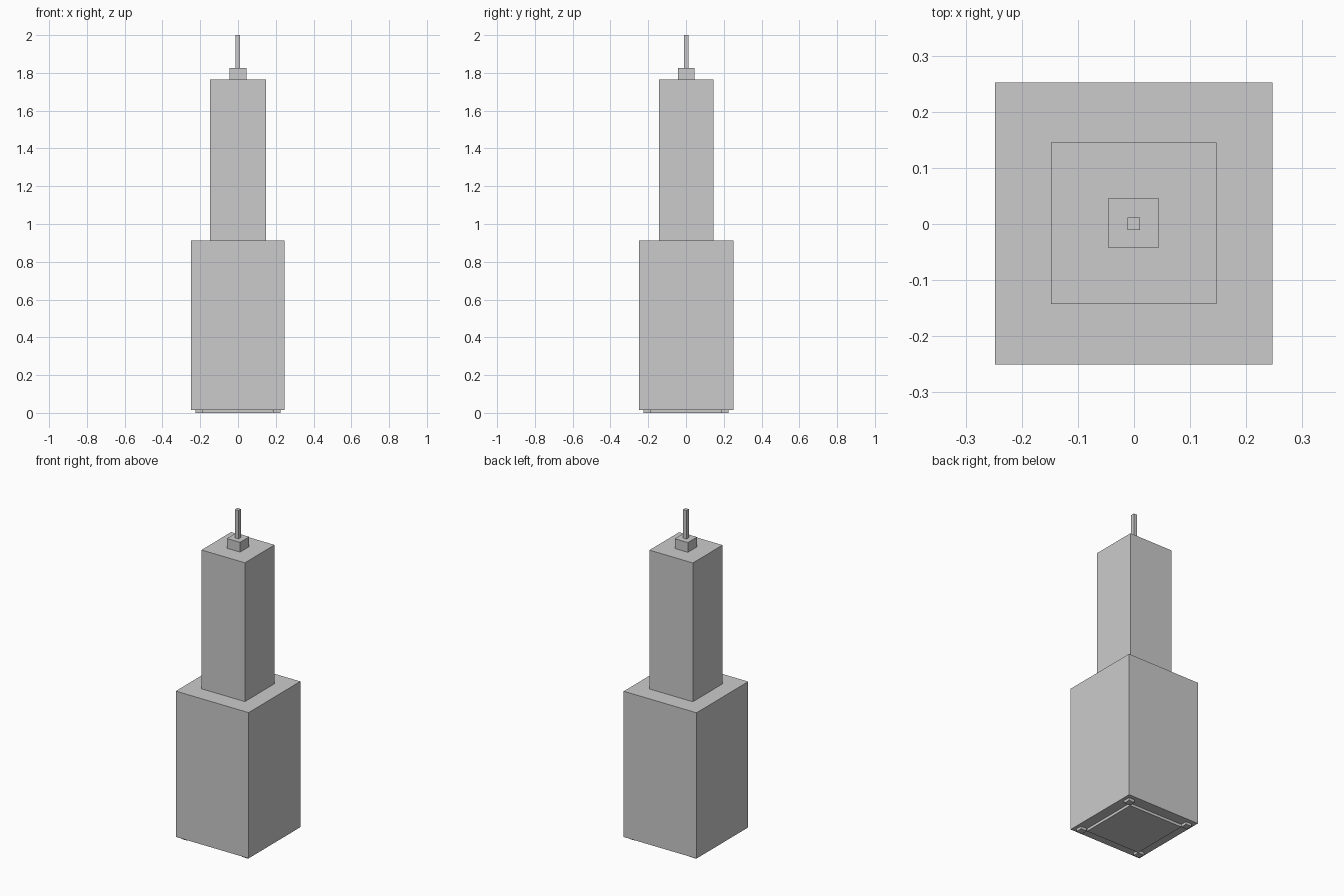
import bpy

if "Cube" in bpy.data.objects:
    bpy.data.objects.remove(bpy.data.objects["Cube"])


def box(name, x0, x1, y0, y1, z0, z1):
    bpy.ops.mesh.primitive_cube_add(
        size=1, location=((x0 + x1) / 2, (y0 + y1) / 2, (z0 + z1) / 2))
    ob = bpy.context.object
    ob.name = name
    ob.scale = (x1 - x0, y1 - y0, z1 - z0)
    bpy.ops.object.transform_apply(location=False, rotation=False, scale=True)
    return ob


# Stacked tower blocks
box("lower_tower", -0.248, 0.247, -0.25, 0.252, 0.016, 0.912)
box("upper_tower", -0.148, 0.147, -0.143, 0.145, 0.912, 1.765)
box("roof_block", -0.045, 0.044, -0.043, 0.046, 1.765, 1.825)
box("mast", -0.012, 0.011, -0.011, 0.012, 1.825, 2.0)

# Ground plinth and corner footings under the tower
box("plinth", -0.185, 0.183, -0.185, 0.185, 0.0, 0.016)
for i, sx in enumerate((-1, 1)):
    for j, sy in enumerate((-1, 1)):
        x = sorted((sx * 0.185, sx * 0.226))
        y = sorted((sy * 0.185, sy * 0.226))
        box(f"footing_{i}{j}", *x, *y, 0.0, 0.016)
